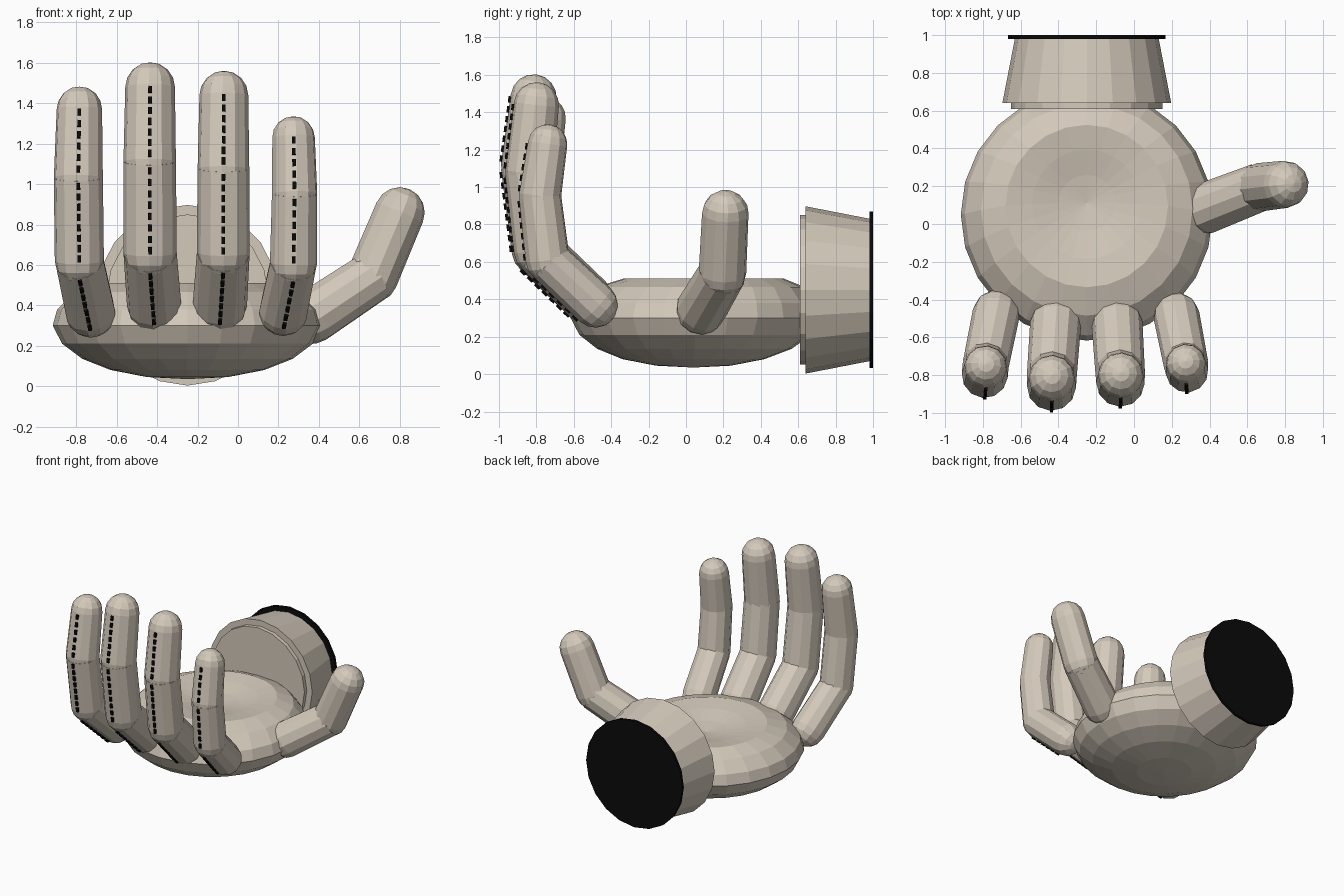
import bpy, bmesh, math
from mathutils import Vector, Matrix

if "Cube" in bpy.data.objects:
    bpy.data.objects.remove(bpy.data.objects["Cube"])


def material(name, rgb):
    m = bpy.data.materials.new(name)
    m.diffuse_color = (*rgb, 1)
    m.use_nodes = True
    m.node_tree.nodes["Principled BSDF"].inputs["Base Color"].default_value = m.diffuse_color
    return m


BEIGE = material("warm_beige", (0.66, 0.59, 0.50))
BLACK = material("black", (0.003, 0.003, 0.003))


def finish(bm, name, mat):
    bmesh.ops.recalc_face_normals(bm, faces=bm.faces)
    me = bpy.data.meshes.new(name)
    bm.to_mesh(me)
    bm.free()
    me.materials.append(mat)
    ob = bpy.data.objects.new(name, me)
    bpy.context.collection.objects.link(ob)
    return ob


def add_cone(bm, a, b, ra, rb, sides):
    """Tapered cylinder between two points."""
    d = b - a
    rot = d.to_track_quat('Z', 'Y').to_matrix().to_4x4()
    bmesh.ops.create_cone(bm, cap_ends=True, segments=sides, radius1=ra, radius2=rb,
                          depth=d.length, matrix=Matrix.Translation((a + b) / 2) @ rot)


def add_ball(bm, c, r, direction):
    rot = direction.to_track_quat('Z', 'Y').to_matrix().to_4x4()
    bmesh.ops.create_uvsphere(bm, u_segments=12, v_segments=8, radius=r,
                              matrix=Matrix.Translation(c) @ rot)


def digit(name, pts, radii):
    """Jointed finger: tapered segments with a ball at every joint."""
    bm = bmesh.new()
    pts = [Vector(p) for p in pts]
    for i in range(len(pts) - 1):
        add_cone(bm, pts[i], pts[i + 1], radii[i], radii[i + 1], 12)
    for i, p in enumerate(pts):
        j = min(i, len(pts) - 2)
        add_ball(bm, p, radii[i], pts[j + 1] - pts[j])
    finish(bm, name, BEIGE)


def stitches(name, pts, radii):
    """Row of short dashes along the outer side of a finger."""
    bm = bmesh.new()
    pts = [Vector(p) for p in pts]
    for i in range(len(pts) - 1):
        a, b = pts[i], pts[i + 1]
        d = (b - a).normalized()
        side = Vector((1, 0, 0))
        side = (side - d * side.dot(d)).normalized()
        out = side.cross(d).normalized()
        if out.y > 0:
            out = -out
        n = max(1, round((b - a).length / 0.055))
        for k in range(n):
            t = (k + 0.5) / n
            r = radii[i] + (radii[i + 1] - radii[i]) * t
            c = a.lerp(b, t) + out * (r + 0.001)
            rot = Matrix((side, out, d)).transposed().to_4x4()
            scale = Matrix.Diagonal((0.018, 0.018, 0.034, 1))
            bmesh.ops.create_cube(bm, size=1, matrix=Matrix.Translation(c) @ rot @ scale)
    finish(bm, name, BLACK)


# Palm: flattened disc with a shallow dish on top (radius, height, ring centre y)
PALM = [(0.20, 0.045, 0.04), (0.38, 0.08, 0.04), (0.52, 0.135, 0.045), (0.62, 0.21, 0.05),
        (0.667, 0.30, 0.05), (0.645, 0.38, 0.055), (0.56, 0.465, 0.075), (0.43, 0.51, 0.095),
        (0.29, 0.49, 0.105), (0.15, 0.46, 0.11)]
bm = bmesh.new()
N = 24
rings = []
for r, z, cy in PALM:
    rings.append([bm.verts.new((-0.25 + r * math.cos(2 * math.pi * k / N),
                                cy + r * math.sin(2 * math.pi * k / N), z)) for k in range(N)])
low = bm.verts.new((-0.25, 0.04, 0.035))
dip = bm.verts.new((-0.25, 0.11, 0.44))
for k in range(N):
    m = (k + 1) % N
    bm.faces.new((low, rings[0][m], rings[0][k]))
    bm.faces.new((dip, rings[-1][k], rings[-1][m]))
    for p, q in zip(rings, rings[1:]):
        bm.faces.new((p[k], p[m], q[m], q[k]))
finish(bm, "palm", BEIGE)

# Wrist: lip, flared cuff and dark end plate
for name, y0, y1, r0, r1, mat in (("wrist_lip", 0.61, 0.65, 0.40, 0.40, BEIGE),
                                  ("wrist_cuff", 0.64, 0.985, 0.447, 0.38, BEIGE),
                                  ("wrist_end_plate", 0.98, 1.0, 0.418, 0.418, BLACK)):
    bm = bmesh.new()
    add_cone(bm, Vector((-0.25, y0, 0.45)), Vector((-0.25, y1, 0.45)), r0, r1, 20)
    finish(bm, name, mat)

# Fingers: base, knuckle, middle joint, tip
FINGERS = {
    "outer_finger": ([(-0.73, -0.475, 0.365), (-0.785, -0.745, 0.62),
                      (-0.79, -0.80, 1.03), (-0.785, -0.755, 1.37)],
                     (0.125, 0.122, 0.122, 0.113)),
    "long_finger": ([(-0.415, -0.525, 0.40), (-0.435, -0.80, 0.66),
                     (-0.437, -0.86, 1.11), (-0.435, -0.815, 1.48)],
                    (0.135, 0.132, 0.130, 0.123)),
    "inner_finger": ([(-0.09, -0.525, 0.40), (-0.073, -0.79, 0.66),
                      (-0.072, -0.84, 1.075), (-0.07, -0.80, 1.44)],
                     (0.135, 0.131, 0.128, 0.121)),
    "small_finger": ([(0.225, -0.485, 0.37), (0.275, -0.74, 0.61),
                      (0.28, -0.78, 0.95), (0.275, -0.74, 1.23)],
                     (0.122, 0.118, 0.113, 0.106)),
}
for name, (pts, radii) in FINGERS.items():
    digit(name, pts, radii)
    stitches(name + "_stitches", pts, radii)

# Thumb
digit("thumb", [(0.37, 0.08, 0.345), (0.665, 0.195, 0.54), (0.80, 0.21, 0.86)],
      (0.135, 0.128, 0.125))
